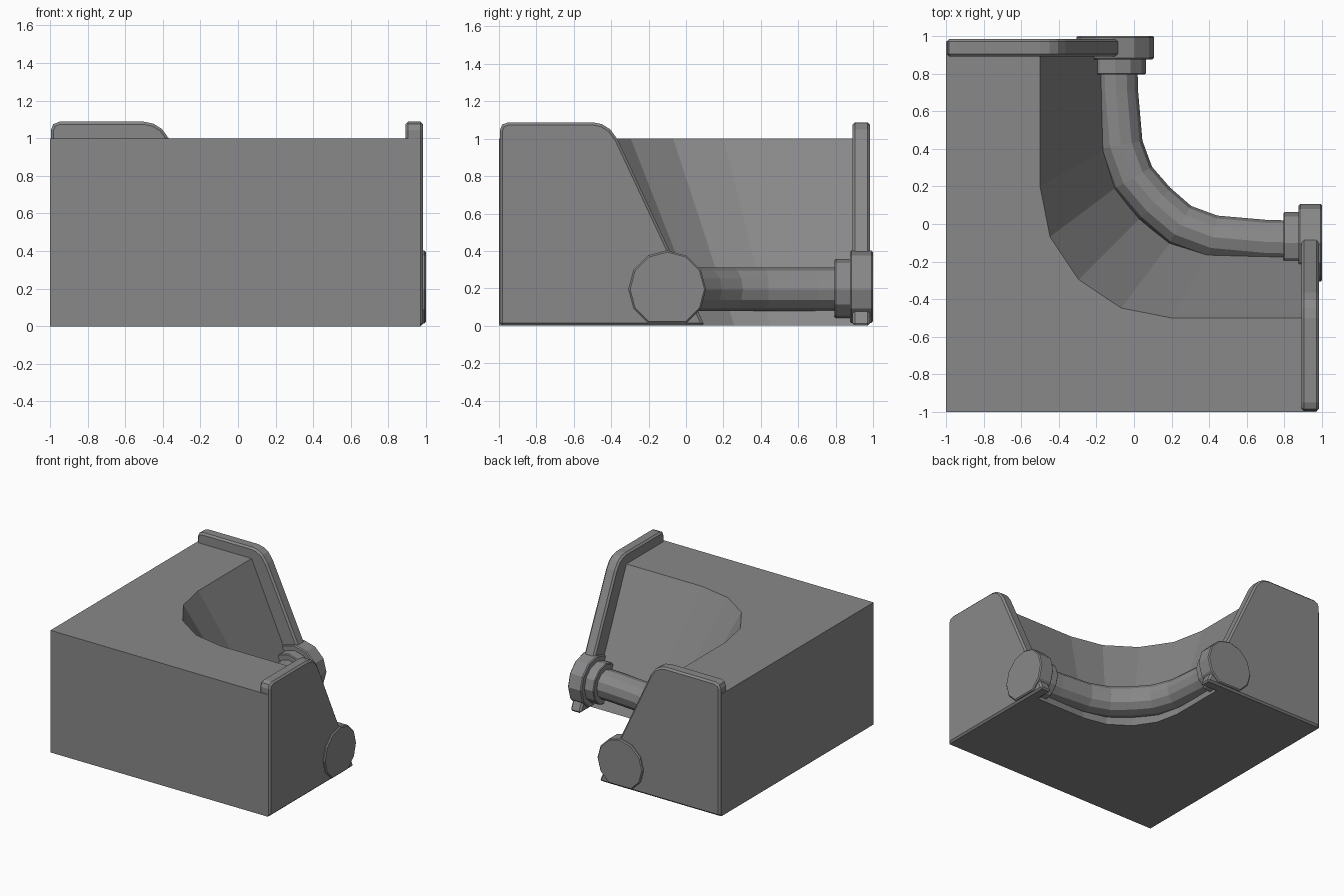
import bpy, bmesh, math
from mathutils import Vector

cube = bpy.data.objects.get("Cube")
if cube:
    bpy.data.objects.remove(cube, do_unlink=True)

grey = bpy.data.materials.new("mid_grey")
grey.use_nodes = True
colour = (0.25, 0.25, 0.255, 1)
grey.diffuse_color = colour
grey.node_tree.nodes["Principled BSDF"].inputs["Base Color"].default_value = colour


def make_object(name, rings, bevel=0.0):
    """Skin equal rings of points into a closed solid with capped ends."""
    bm = bmesh.new()
    rows = [[bm.verts.new(p) for p in ring] for ring in rings]
    n = len(rows[0])
    for low, high in zip(rows, rows[1:]):
        for i in range(n):
            j = (i + 1) % n
            bm.faces.new((low[i], low[j], high[j], high[i]))
    bm.faces.new(rows[0][::-1])
    bm.faces.new(rows[-1])
    bmesh.ops.recalc_face_normals(bm, faces=bm.faces)
    mesh = bpy.data.meshes.new(name)
    bm.to_mesh(mesh)
    bm.free()
    mesh.materials.append(grey)
    obj = bpy.data.objects.new(name, mesh)
    bpy.context.collection.objects.link(obj)
    if bevel:
        mod = obj.modifiers.new("edge_bevel", "BEVEL")
        mod.width = bevel
        mod.segments = 1
        mod.limit_method = "ANGLE"
        mod.angle_limit = math.radians(50)
    return obj


def end_solid(name, profile, start, stop, swap, bevel=0.0):
    """Extrude an (across, z) profile along x, or along y when swapped."""
    rings = [[(a, d, z) if swap else (d, a, z) for a, z in profile]
             for d in (start, stop)]
    return make_object(name, rings, bevel)


def polygon(radius, sides=12, floor=0.0):
    step = 2 * math.pi / sides
    return [(PIPE_ACROSS + radius * math.cos(i * step),
             max(floor, PIPE_Z + radius * math.sin(i * step)))
            for i in range(sides)]


PIPE_ACROSS, PIPE_Z = -0.1, 0.195
END = 0.97


# Corner block: curved inner wall leans outward toward the floor
def block_ring(z, centre, radius):
    angles = [math.radians(180 + 22.5 * i) for i in range(5)]
    arc = [(centre + radius * math.cos(a), centre + radius * math.sin(a), z)
           for a in angles]
    edge = centre - radius
    return [(-1, -1, z), (-1, END, z), (edge, END, z)] + arc + \
           [(END, edge, z), (END, -1, z)]


make_object("corner_block", [block_ring(0, 0.45, 0.5), block_ring(1, 0.2, 0.7)])

# End plates, flanges and collars, repeated on both open ends
plate = [(-0.995, 0), (-0.995, 1.045), (-0.983, 1.075), (-0.95, 1.088),
         (-0.5, 1.088), (-0.45, 1.078), (-0.405, 1.05), (-0.365, 0.995),
         (0.1, 0)]
for side, swap in (("left", False), ("back", True)):
    end_solid(side + "_end_plate", plate, 0.89, 0.985, swap, 0.014)
    end_solid(side + "_pipe_flange", polygon(0.207, floor=0.015),
              0.876, 1.0, swap, 0.008)
    end_solid(side + "_pipe_collar", polygon(0.163), 0.795, 0.9, swap, 0.006)

# Pipe: half of the bend, mirrored across the diagonal
half = [(-0.1, 0.9), (-0.095, 0.7), (-0.07, 0.42), (-0.005, 0.245)]
path = [Vector((x, y, PIPE_Z)) for x, y in
        half + [(0.11, 0.11)] + [(y, x) for x, y in reversed(half)]]
rings = []
for i, point in enumerate(path):
    ahead = path[min(i + 1, len(path) - 1)] - path[max(i - 1, 0)]
    if i == 0:
        ahead = Vector((0, -1, 0))
    elif i == len(path) - 1:
        ahead = Vector((1, 0, 0))
    up = Vector((0, 0, 1))
    out = ahead.normalized().cross(up)
    rings.append([point + 0.117 * (out * math.cos(a) + up * math.sin(a))
                  for a in (math.pi * k / 6 for k in range(12))])
make_object("bent_pipe", rings)
